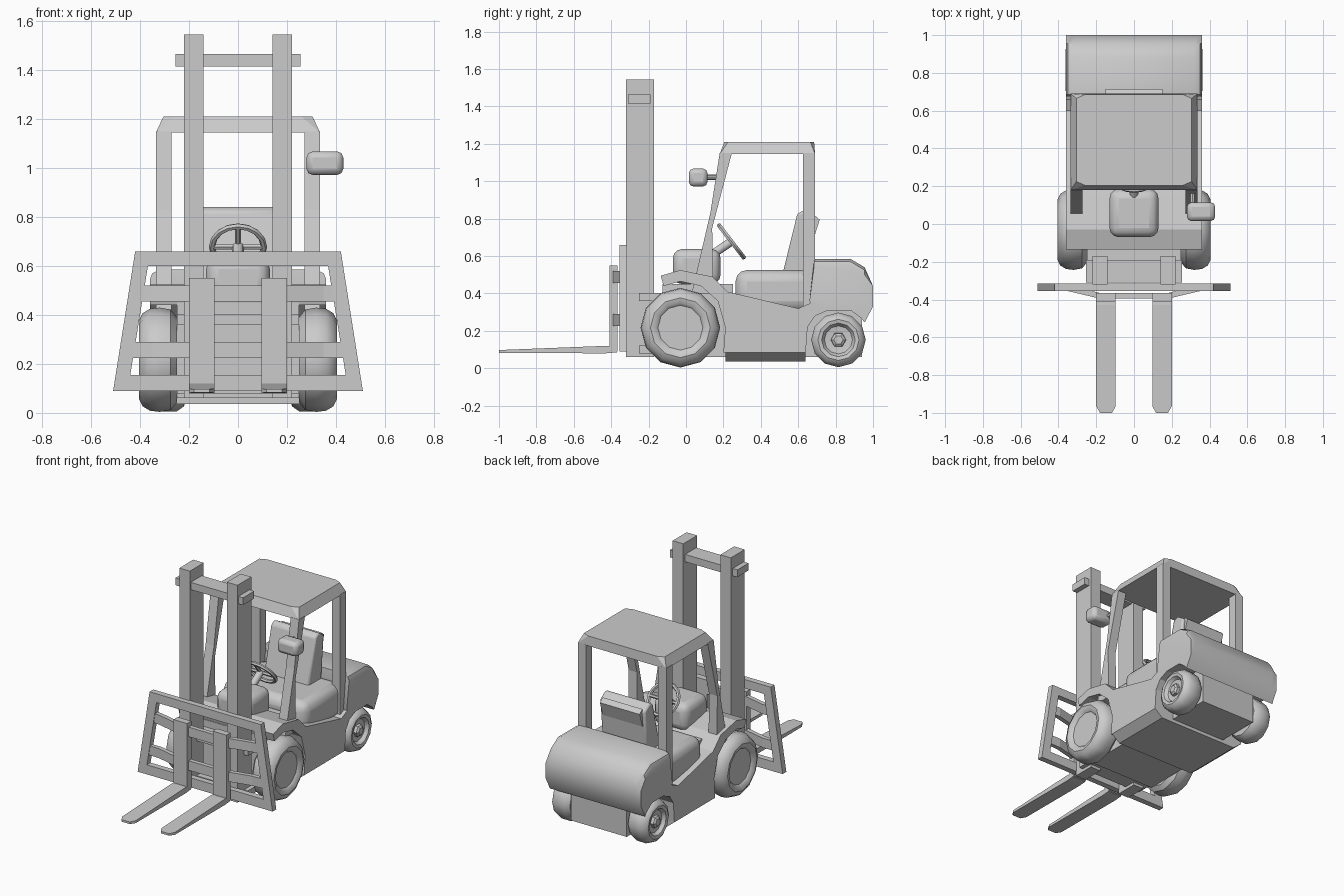
import bpy, bmesh, math
from mathutils import Vector, Matrix

cube = bpy.data.objects.get("Cube")
if cube:
    bpy.data.objects.remove(cube)

grey = bpy.data.materials.new("plain_grey")
grey.use_nodes = True
grey.diffuse_color = (0.6, 0.6, 0.6, 1)
grey.node_tree.nodes["Principled BSDF"].inputs["Base Color"].default_value = grey.diffuse_color


def finish(name, bm, bevel=0, segments=2, smooth=None):
    bmesh.ops.recalc_face_normals(bm, faces=bm.faces)
    mesh = bpy.data.meshes.new(name)
    bm.to_mesh(mesh)
    bm.free()
    mesh.materials.append(grey)
    ob = bpy.data.objects.new(name, mesh)
    bpy.context.collection.objects.link(ob)
    if bevel:
        mod = ob.modifiers.new("rounding", "BEVEL")
        mod.width, mod.segments, mod.limit_method = bevel, segments, "ANGLE"
    if smooth:
        bpy.ops.object.select_all(action="DESELECT")
        ob.select_set(True)
        bpy.context.view_layer.objects.active = ob
        bpy.ops.object.shade_smooth_by_angle(angle=math.radians(smooth))
    return ob


def loft(name, loops, closed=False, **kw):
    """Skin through matching loops, with end caps unless closed."""
    bm = bmesh.new()
    rings = [[bm.verts.new(p) for p in loop] for loop in loops]
    pairs = list(zip(rings, rings[1:]))
    if closed:
        pairs.append((rings[-1], rings[0]))
    else:
        bm.faces.new(rings[0])
        bm.faces.new(rings[-1])
    for a, b in pairs:
        for i in range(len(a)):
            j = (i + 1) % len(a)
            bm.faces.new((a[i], a[j], b[j], b[i]))
    return finish(name, bm, **kw)


def box(name, x, y, z, **kw):
    loops = [[(x[0], y[0], h), (x[1], y[0], h), (x[1], y[1], h), (x[0], y[1], h)] for h in z]
    return loft(name, loops, **kw)


def side_profile(name, pts, x0, x1, **kw):
    return loft(name, [[(x, y, z) for y, z in pts] for x in (x0, x1)], **kw)


def hull(name, pts, **kw):
    bm = bmesh.new()
    for p in pts:
        bm.verts.new(p)
    bmesh.ops.convex_hull(bm, input=bm.verts)
    bmesh.ops.dissolve_limit(bm, angle_limit=0.02, verts=bm.verts, edges=bm.edges)
    return finish(name, bm, **kw)


def wheel(name, side, y, z, profile, sides=12):
    """Lathe (x, radius) pairs around the axle."""
    loops = []
    for x, r in profile:
        loops.append([(side * x, y + r * math.cos(a), z + r * math.sin(a))
                      for a in (i * math.tau / sides for i in range(sides))])
    return loft(name, loops, smooth=35)


def rod(name, a, b, r, sides=10):
    a, b = Vector(a), Vector(b)
    turn = (b - a).to_track_quat("Z", "Y")
    ring = [turn @ Vector((r * math.cos(i * math.tau / sides), r * math.sin(i * math.tau / sides), 0))
            for i in range(sides)]
    return loft(name, [[p + v for v in ring] for p in (a, b)], smooth=40)


# Body with fenders and wheel arches
side_profile("body", [(0.2, 0.085), (0.64, 0.085), (0.65, 0.22), (0.69, 0.28), (0.76, 0.31),
                      (0.69, 0.36), (0.6, 0.32), (0.22, 0.41), (0.14, 0.49), (-0.03, 0.525),
                      (-0.135, 0.495), (-0.12, 0.44), (-0.03, 0.465), (0.08, 0.44),
                      (0.17, 0.36), (0.21, 0.22)], -0.36, 0.36)
box("front_chassis", (-0.25, 0.25), (-0.125, 0.25), (0.06, 0.45))
box("rear_chassis", (-0.21, 0.21), (0.6, 0.94), (0.06, 0.4))
loft("belly_plate", [[(-w, 0.21, z), (w, 0.21, z), (w, 0.64, z), (-w, 0.64, z)]
                     for w, z in ((0.3, 0.037), (0.36, 0.085))])

# Counterweight with dropped outer edges
weight = [(0.66, 0.36), (0.685, 0.585), (0.88, 0.585), (0.955, 0.54), (1, 0.44), (1, 0.33),
          (0.955, 0.245), (0.935, 0.27), (0.88, 0.31), (0.74, 0.31), (0.69, 0.3)]
loft("counterweight", [[(x, y, z - drop * (z > 0.5)) for y, z in weight]
                       for x, drop in ((-0.36, 0.04), (-0.35, 0.015), (-0.32, 0),
                                       (0.32, 0), (0.35, 0.015), (0.36, 0.04))], smooth=35)

# Seat, engine cover and dashboard
box("engine_cover", (-0.32, 0.32), (0.265, 0.7), (0.3, 0.525), bevel=0.06, segments=3, smooth=35)
side_profile("seat_back", [(0.515, 0.5), (0.595, 0.825), (0.63, 0.845), (0.69, 0.805), (0.66, 0.5)],
             -0.17, 0.17, bevel=0.012, smooth=35)
side_profile("seat_rear_pad", [(0.66, 0.69), (0.685, 0.82), (0.715, 0.795), (0.685, 0.7)], -0.15, 0.15)
box("dashboard", (-0.13, 0.13), (-0.07, 0.185), (0.45, 0.638), bevel=0.05, segments=3, smooth=35)

# Steering wheel
centre, axis = Vector((0, 0.243, 0.678)), Vector((0, 0.79, 0.61))
tilt = axis.to_track_quat("Z", "Y")
rim = []
for i in range(16):
    spin = tilt.to_matrix() @ Matrix.Rotation(i * math.tau / 16, 3, "Z")
    rim.append([centre + spin @ Vector((0.106 + 0.013 * math.cos(t), 0, 0.013 * math.sin(t)))
                for t in (k * math.tau / 6 for k in range(6))])
loft("steering_rim", rim, closed=True, smooth=50)
rod("steering_column", (0, 0.12, 0.595), centre, 0.024)
for name, ang in (("left_spoke", 0), ("right_spoke", math.pi), ("lower_spoke", math.pi / 2)):
    tip = tilt @ Vector((0.104 * math.cos(ang), 0.104 * math.sin(ang), 0))
    rod(name, centre, centre + tip, 0.012, 6)

# Cab roof with clipped corners
roof = []
for s in (-1, 1):
    for y_out, y_in in ((0.18, 0.225), (0.69, 0.665)):
        roof += [(s * 0.335, y_out, 1.145), (s * 0.305, y_in, 1.21),
                 (s * 0.26, 0.205 if y_out < 0.3 else 0.685, 1.21)]
hull("cab_roof", roof)

# Mast cross bars
box("mast_top_bar", (-0.255, 0.255), (-0.31, -0.19), (1.415, 1.465))
for name, z in (("mast_upper_mount", 0.36), ("mast_lower_mount", 0.08)):
    box(name, (-0.25, 0.25), (-0.25, -0.1), (z, z + 0.042))

# Load guard frame and bowed carriage bars
outer = [(-0.51, 0.09), (0.51, 0.09), (0.42, 0.66), (-0.42, 0.66)]
inner = [(-0.44, 0.155), (0.44, 0.155), (0.368, 0.6), (-0.368, 0.6)]
loft("load_guard", [[(p[0], y, p[1]) for p in (outer[i], outer[(i + 1) % 4],
                                             inner[(i + 1) % 4], inner[i])]
                    for i in range(1) for y in (-0.355, -0.315)])
for i, name in ((1, "left_guard_side"), (2, "guard_top"), (3, "right_guard_side")):
    j = (i + 1) % 4
    loft(name, [[(p[0], y, p[1]) for p in (outer[i], outer[j], inner[j], inner[i])]
                for y in (-0.355, -0.315)])
for name, z, w in (("upper_carriage_bar", 0.455, 0.4), ("lower_carriage_bar", 0.225, 0.44)):
    plan = [(-w, -0.325), (-w, -0.35), (-0.35, -0.355), (-0.18, -0.395), (0.18, -0.395),
            (0.35, -0.355), (w, -0.35), (w, -0.325), (0.35, -0.325), (0.18, -0.365),
            (-0.18, -0.365), (-0.35, -0.325)]
    loft(name, [[(x, y, h) for x, y in plan] for h in (z, z + 0.065)])

# Mirrored parts: wheels, pillars, rails and forks
front_tyre = [(0.25, 0.14), (0.25, 0.175), (0.275, 0.205), (0.32, 0.213), (0.36, 0.208),
              (0.39, 0.19), (0.405, 0.16), (0.4, 0.135), (0.385, 0.12)]
rear_tyre = [(0.215, 0.09), (0.22, 0.125), (0.25, 0.146), (0.32, 0.146), (0.35, 0.13),
             (0.362, 0.11), (0.358, 0.09), (0.335, 0.075), (0.33, 0.04)]
for side, s in (("left", 1), ("right", -1)):
    wheel(side + "_front_wheel", s, -0.03, 0.217, front_tyre)
    wheel(side + "_rear_wheel", s, 0.815, 0.152, rear_tyre)
    wheel(side + "_rear_hub", s, 0.815, 0.152, [(0.32, 0.042), (0.35, 0.04), (0.36, 0.025)], 6)
    x0, x1 = sorted((s * 0.272, s * 0.335))
    side_profile(side + "_front_pillar", [(0.03, 0.4), (0.145, 0.4), (0.14, 0.75), (0.245, 1.15),
                                          (0.18, 1.15), (0.13, 0.83)], x0, x1)
    box(side + "_rear_pillar", (x0, x1), (0.625, 0.69), (0.32, 1.15))
    box(side + "_mast_rail", sorted((s * 0.14, s * 0.22)), (-0.32, -0.17), (0.06, 1.545))
    box(side + "_fork_upright", sorted((s * 0.097, s * 0.2)), (-0.41, -0.365), (0.09, 0.55))
    # Tapered fork blade with clipped tip
    a, b, c, d = s * 0.097, s * 0.2, s * 0.117, s * 0.18
    hull(side + "_fork_blade", [(x, y, z) for xs, y, zs in (
        ((a, b), -0.37, (0.085, 0.115)), ((a, b), -0.43, (0.08, 0.12)),
        ((a, b), -0.965, (0.082, 0.099)), ((c, d), -1, (0.083, 0.097)))
        for x in xs for z in zs])

# Side mirror
box("side_mirror", (0.28, 0.43), (0.015, 0.115), (0.972, 1.068), bevel=0.025, smooth=35)
rod("mirror_stalk", (0.31, 0.1, 1.022), (0.31, 0.2, 1.022), 0.014, 8)
